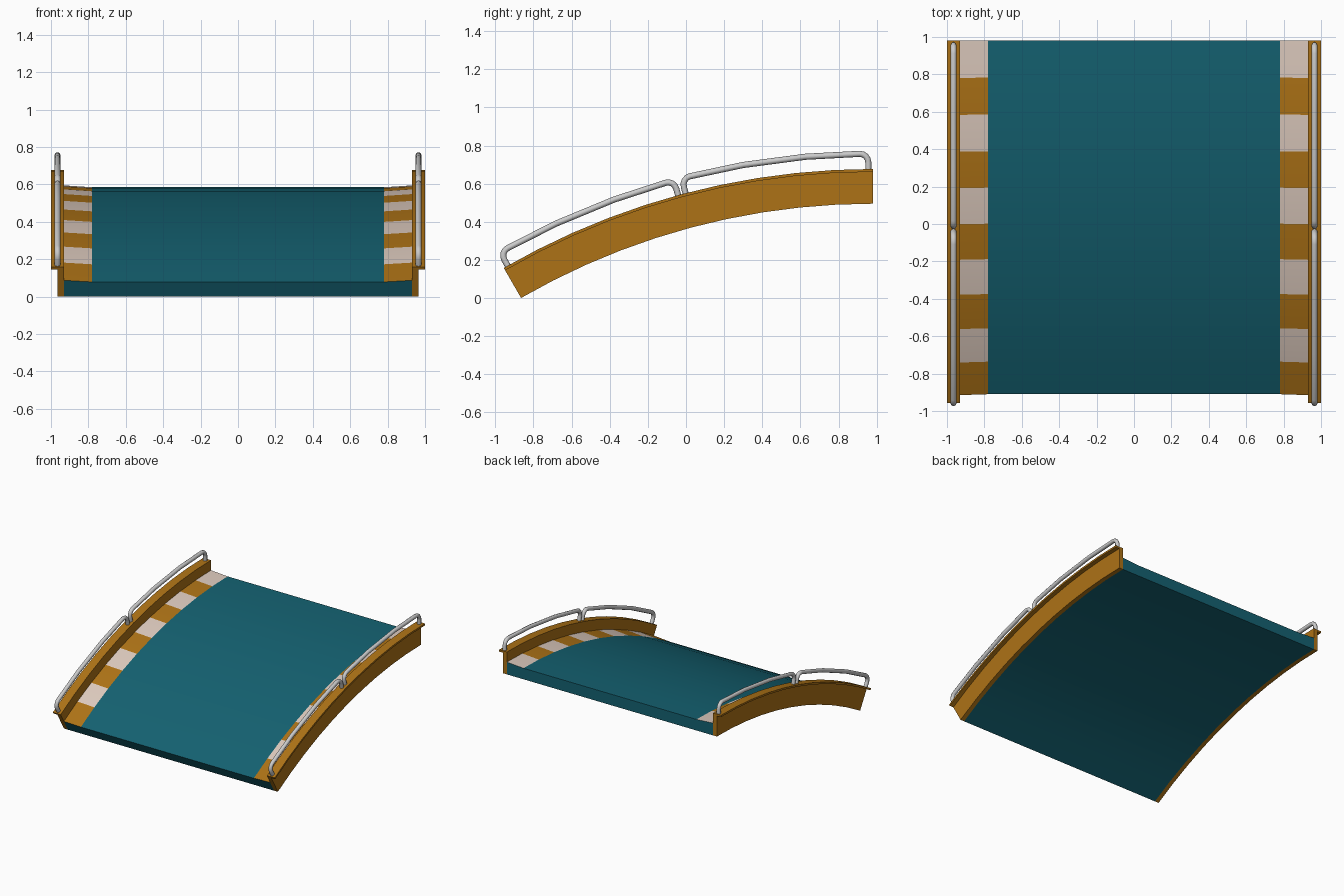
import bpy, bmesh
from math import sin, cos, radians, pi

if "Cube" in bpy.data.objects:
    bpy.data.objects.remove(bpy.data.objects["Cube"])

# The whole ramp is a 30 degree arc about an axis parallel to x
CY, CZ = 0.98, -3.195
R_IN, R_OUT = 3.69, 3.872
ARC, SEGS = radians(30), 10


def arc_point(x, r, a):
    return (x, CY - r * sin(a), CZ + r * cos(a))


def material(name, rgb):
    m = bpy.data.materials.new(name)
    m.diffuse_color = (*rgb, 1)
    m.use_nodes = True
    m.node_tree.nodes["Principled BSDF"].inputs["Base Color"].default_value = m.diffuse_color
    return m


teal = material("teal", (0.007, 0.12, 0.165))
orange = material("orange", (0.42, 0.17, 0.008))
cream = material("cream", (0.72, 0.59, 0.51))


def sweep(name, profile, mats, pick=lambda seg, edge: 0):
    """Sweep an (x, radius) profile along the arc; pick chooses face materials."""
    bm = bmesh.new()
    rings = [[bm.verts.new(arc_point(x, r, ARC * i / SEGS)) for x, r in profile]
             for i in range(SEGS + 1)]
    n = len(profile)
    for i in range(SEGS):
        a, b = rings[i], rings[i + 1]
        for j in range(n):
            k = (j + 1) % n
            f = bm.faces.new((a[j], a[k], b[k], b[j]))
            f.material_index = pick(i, j)
    bm.faces.new(rings[0])
    bm.faces.new(rings[-1])
    bmesh.ops.recalc_face_normals(bm, faces=bm.faces)
    me = bpy.data.meshes.new(name)
    bm.to_mesh(me)
    bm.free()
    for m in mats:
        me.materials.append(m)
    ob = bpy.data.objects.new(name, me)
    bpy.context.collection.objects.link(ob)
    bpy.ops.object.select_all(action='DESELECT')
    ob.select_set(True)
    bpy.context.view_layer.objects.active = ob
    # keep the shallow stripe border crisp while the arc stays smooth
    bpy.ops.object.shade_smooth_by_angle(angle=radians(3.5))
    return ob


# Deck: teal road with striped shoulders (profile edges 2 and 4)
sweep("deck",
      [(-0.93, R_IN), (0.93, R_IN), (0.93, 3.79), (0.78, 3.78),
       (-0.78, 3.78), (-0.93, 3.79)],
      [teal, cream, orange],
      lambda seg, edge: 1 + seg % 2 if edge in (2, 4) else 0)

# Side walls with an outward top flange
walls = sweep("side_walls",
              [(0.93, R_IN), (0.965, R_IN), (0.965, R_OUT - 0.015),
               (1.0, R_OUT - 0.015), (1.0, R_OUT), (0.93, R_OUT)],
              [orange])
walls.modifiers.new("mirror", 'MIRROR')


# Tubular handrails: two hoops per side
def rail_path(x, a0, a1, corner=0.045, r_top=3.952):
    def bend(a, s, t):
        r = r_top - corner + corner * sin(t)
        return arc_point(x, r, a + s * corner * (1 - cos(t)) / r_top)
    turns = [pi / 2 * k / 4 for k in range(5)]
    pts = [arc_point(x, R_OUT - 0.01, a0)]
    pts += [bend(a0, 1, t) for t in turns]
    pts += [arc_point(x, r_top, a0 + (a1 - a0) * k / 3) for k in (1, 2)]
    pts += [bend(a1, -1, t) for t in reversed(turns)]
    pts.append(arc_point(x, R_OUT - 0.01, a1))
    return pts


def handrails(name, a0, a1):
    cu = bpy.data.curves.new(name, 'CURVE')
    cu.dimensions = '3D'
    cu.bevel_depth = 0.016
    cu.bevel_resolution = 2
    cu.use_fill_caps = True
    for x in (-0.965, 0.965):
        pts = rail_path(x, radians(a0), radians(a1))
        sp = cu.splines.new('POLY')
        sp.points.add(len(pts) - 1)
        for p, co in zip(sp.points, pts):
            p.co = (*co, 1)
        sp.use_smooth = True
    bpy.context.collection.objects.link(bpy.data.objects.new(name, cu))


handrails("upper_handrails", 0.35, 14.7)
handrails("lower_handrails", 15.3, 29.65)
